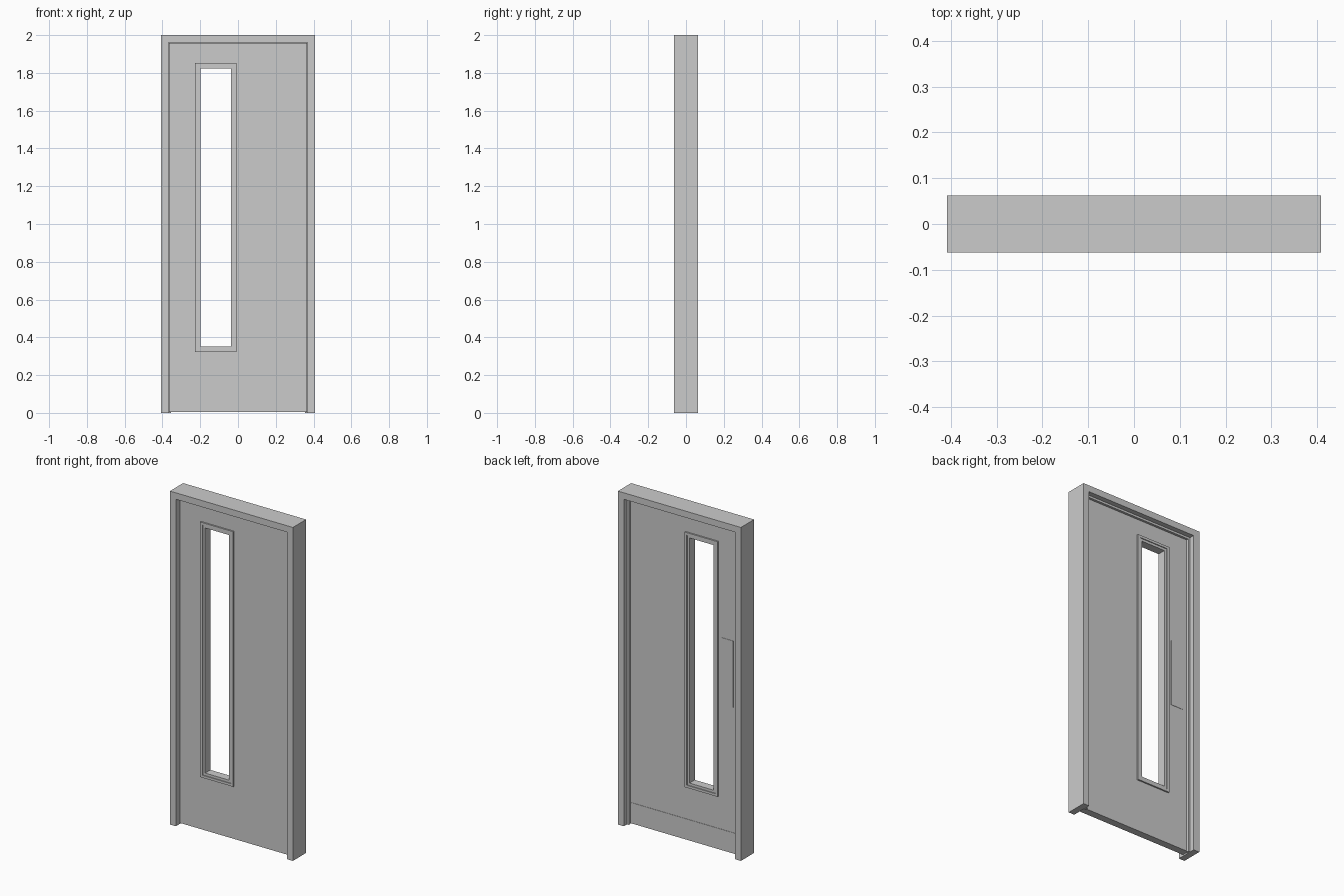
import bpy, bmesh

if "Cube" in bpy.data.objects:
    bpy.data.objects.remove(bpy.data.objects["Cube"])


def make_object(name, bm):
    bmesh.ops.recalc_face_normals(bm, faces=bm.faces)
    mesh = bpy.data.meshes.new(name)
    bm.to_mesh(mesh)
    bm.free()
    obj = bpy.data.objects.new(name, mesh)
    bpy.context.collection.objects.link(obj)
    return obj


def ring(name, loops, open_bottom=False):
    """Sweep a cross-section around a rectangle; loops = (x0, x1, z0, z1, y)."""
    bm = bmesh.new()
    rows = [[bm.verts.new(p) for p in
             ((x0, y, z0), (x0, y, z1), (x1, y, z1), (x1, y, z0))]
            for x0, x1, z0, z1, y in loops]
    for a, b in zip(rows, rows[1:] + rows[:1]):
        for i in range(3 if open_bottom else 4):
            j = (i + 1) % 4
            bm.faces.new((a[i], a[j], b[j], b[i]))
    if open_bottom:
        for i in (0, 3):
            bm.faces.new([r[i] for r in rows])
    return make_object(name, bm)


def box(name, x0, x1, y0, y1, z0, z1):
    bm = bmesh.new()
    bmesh.ops.create_cube(bm, size=1)
    for v in bm.verts:
        v.co = ((x0, x1)[v.co.x > 0], (y0, y1)[v.co.y > 0], (z0, z1)[v.co.z > 0])
    return make_object(name, bm)


W, D, H = 0.408, 0.0625, 2.0
LEAF_FRONT, LEAF_BACK = -0.025, 0.017

# Door frame: U-shaped, with a stop behind the leaf
frame_profile = [(0, -D), (0, D), (0.039, D), (0.039, 0.032),
                 (0.052, 0.032), (0.052, LEAF_BACK + 0.001),
                 (0.039, LEAF_BACK + 0.001), (0.039, -D)]
ring("door_frame", [(-W + o, W - o, 0, H - o, y) for o, y in frame_profile],
     open_bottom=True)

# Door leaf with vision opening
wx0, wx1, wz0, wz1 = -0.2275, -0.008, 0.322, 1.852
leaf = (-0.366, 0.366, 0.006, 1.958)
hole = (wx0 + 0.015, wx1 - 0.015, wz0 + 0.015, wz1 - 0.015)
ring("door_leaf", [leaf + (LEAF_FRONT,), leaf + (LEAF_BACK,),
                   hole + (LEAF_BACK,), hole + (LEAF_FRONT,)])

# Stepped glazing beads on both faces, meeting inside the opening
mid = (LEAF_FRONT + LEAF_BACK) / 2
bead_profile = [(0, 0), (0, 0.009), (0.015, 0.009), (0.015, 0.004),
                (0.030, 0.004), (0.030, None), (0.015, None), (0.015, 0)]
for name, face, s in (("glazing_bead_front", LEAF_FRONT, -1),
                      ("glazing_bead_back", LEAF_BACK, 1)):
    ring(name, [(wx0 + o, wx1 - o, wz0 + o, wz1 - o,
                 mid if h is None else face + s * h) for o, h in bead_profile])

# Thin plates on the back face
box("kick_plate", -0.353, 0.353, LEAF_BACK, LEAF_BACK + 0.002, 0.006, 0.13)
box("push_plate", -0.326, -0.248, LEAF_BACK, LEAF_BACK + 0.002, 0.88, 1.28)
